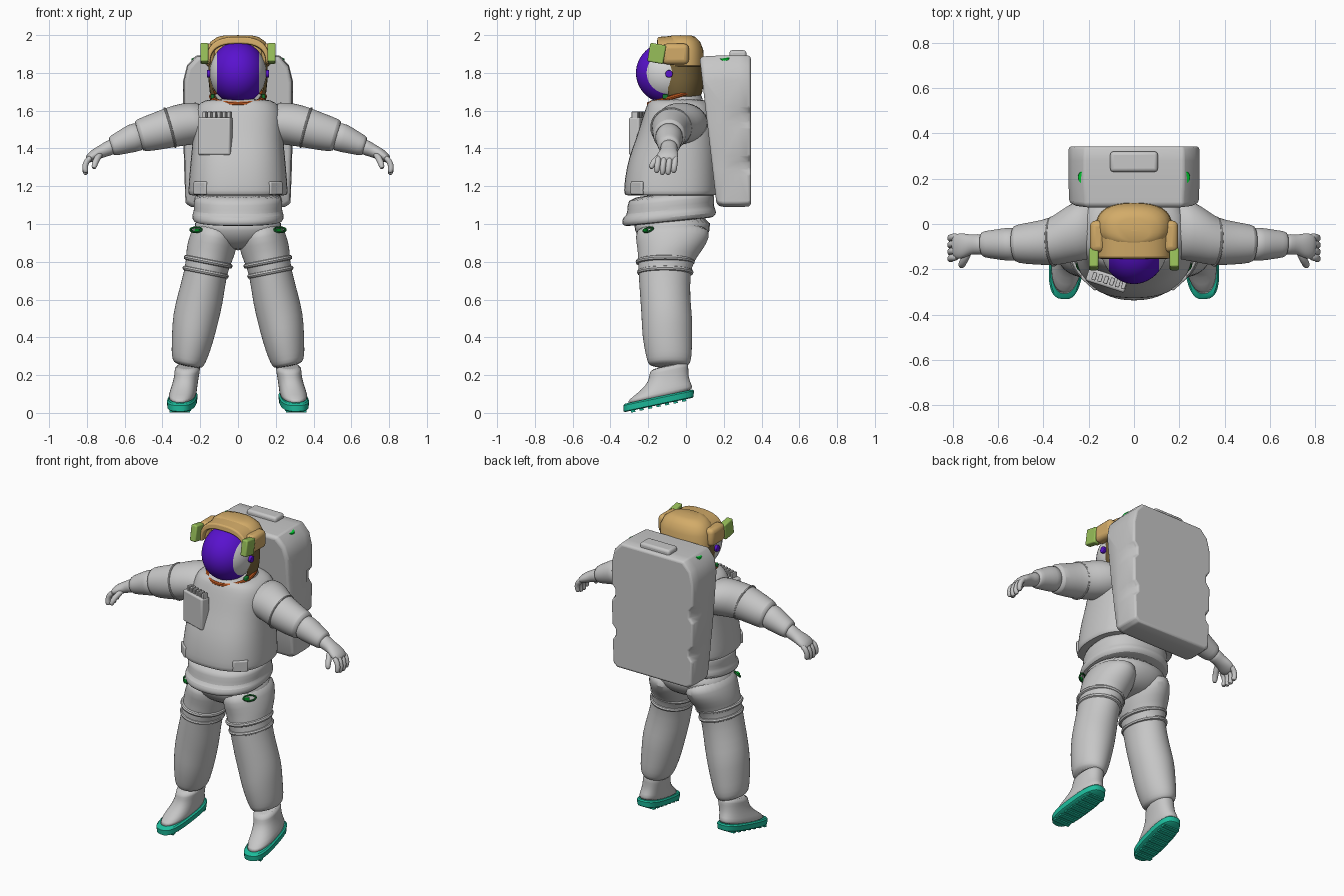
import bpy, bmesh, math
from mathutils import Vector, Matrix

cube = bpy.data.objects.get("Cube")
if cube:
    bpy.data.objects.remove(cube)


def material(name, *rgb):
    m = bpy.data.materials.new(name)
    m.use_nodes = True
    m.diffuse_color = (*rgb, 1)
    m.node_tree.nodes["Principled BSDF"].inputs["Base Color"].default_value = (*rgb, 1)
    return m


SUIT = material("suit grey", .57, .57, .57)
SHELL = material("helmet pale grey", .68, .68, .68)
VISOR = material("visor purple", .1, .006, .62)
TAN = material("hood tan", .65, .41, .14)
BROWN = material("shell brown", .19, .13, .045)
ORANGE = material("neck ring orange", .52, .1, .015)
LAMP = material("lamp green", .31, .52, .1)
VALVE = material("valve green", .0, .6, .03)
CLIP = material("clip dark green", .01, .19, .03)
SOLE = material("sole teal", .012, .5, .33)
parts = []


def add(name, bm, mat, mirror=False, bevel=0, subsurf=0):
    bmesh.ops.recalc_face_normals(bm, faces=bm.faces)
    me = bpy.data.meshes.new(name)
    bm.to_mesh(me)
    bm.free()
    me.materials.append(mat)
    ob = bpy.data.objects.new(name, me)
    bpy.context.collection.objects.link(ob)
    if mirror:
        ob.modifiers.new("mirror", 'MIRROR').use_mirror_merge = False
    if bevel:
        b = ob.modifiers.new("bevel", 'BEVEL')
        b.width, b.segments, b.angle_limit = bevel, 3, math.radians(35)
    if subsurf:
        s = ob.modifiers.new("subdivision", 'SUBSURF')
        s.levels = s.render_levels = subsurf
    parts.append(ob)
    return ob


def bridge(rings, closed=False, bm=None):
    """Skin a list of point rings, capping the ends unless closed."""
    bm = bm or bmesh.new()
    vs = [[bm.verts.new(p) for p in r] for r in rings]
    n = len(vs[0])
    for a, b in zip(vs, vs[1:] + vs[:1] if closed else vs[1:]):
        for i in range(n):
            j = (i + 1) % n
            bm.faces.new((a[i], a[j], b[j], b[i]))
    if not closed:
        bm.faces.new(vs[0])
        bm.faces.new(vs[-1])
    return bm


def oval(c, ru, rv, axis, ref, power=2, n=32):
    d = Vector(axis).normalized()
    u = Vector(ref)
    u = (u - d * u.dot(d)).normalized()
    v = d.cross(u)
    bend = lambda t: math.copysign(abs(t) ** (2 / power), t)
    angles = [2 * math.pi * i / n for i in range(n)]
    return [Vector(c) + u * ru * bend(math.cos(a)) + v * rv * bend(math.sin(a)) for a in angles]


def loft(rows, axis=(0, 0, 1), ref=(1, 0, 0), power=2, n=32, bm=None):
    return bridge([oval(r[:3], r[3], r[4], axis, ref, power, n) for r in rows], bm=bm)


def hoop(c, ru, rv, r, axis, ref=(1, 0, 0)):
    path, mid = oval(c, ru, rv, axis, ref), Vector(c)
    up = Vector(axis).normalized()
    return bridge([oval(p, r, r, up.cross(p - mid), up, n=8) for p in path], closed=True)


def box(c, size, rot=(0, 'X'), bm=None):
    bm = bm or bmesh.new()
    m = Matrix.Translation(c) @ Matrix.Rotation(math.radians(rot[0]), 4, rot[1])
    bmesh.ops.create_cube(bm, size=1, matrix=m @ Matrix.Diagonal((*size, 1)))
    return bm


# Torso: rows hold half width, front, back and height
def body(rows):
    return [(0, (f + b) / 2, z, w, (b - f) / 2) for w, f, b, z in rows]


add("torso", loft(body([
    (.23, -.30, .14, 1.15), (.262, -.325, .165, 1.152), (.264, -.33, .17, 1.17),
    (.26, -.325, .17, 1.24), (.25, -.305, .17, 1.35), (.24, -.265, .17, 1.45),
    (.24, -.235, .16, 1.55), (.23, -.215, .15, 1.61), (.2, -.2, .12, 1.645),
    (.15, -.18, .08, 1.665)]), power=2.5), SUIT, subsurf=1)
add("jacket_skirt", loft(body([
    (.21, -.3, .12, 1.01), (.235, -.335, .15, 1.012), (.246, -.342, .165, 1.035),
    (.24, -.335, .155, 1.06), (.234, -.315, .15, 1.068), (.236, -.31, .15, 1.12),
    (.236, -.31, .15, 1.17)]), axis=(0, -.1, 1), power=2.3), SUIT, subsurf=1)
add("pelvis", loft(body([
    (.1, -.16, .02, .86), (.18, -.23, .09, .9), (.24, -.275, .13, .96),
    (.235, -.29, .14, 1.05)]), power=2.2), SUIT, subsurf=1)
add("collar", loft([(0, -.05, .0 + 1.62, .16, .145), (0, -.06, 1.67, .14, .135)],
                   axis=(0, -.29, 1)), SUIT)
add("neck_ring", hoop((0, -.06, 1.675), .142, .142, .012, (0, -.29, 1)), ORANGE)
add("neck_clips", box((.135, -.11, 1.675), (.02, .03, .025)), CLIP, True, .005)

# Legs with two raised thigh bands
leg_axis, foot_axis = (.2, 0, -1), (0, -.21, 1)
add("legs", loft([
    (.115, -.07, 1.0, .11, .19), (.125, -.07, .93, .128, .2), (.145, -.085, .86, .13, .17),
    (.156, -.105, .81, .12, .15), (.172, -.115, .74, .112, .137), (.2, -.11, .6, .122, .132),
    (.225, -.1, .5, .122, .135), (.24, -.1, .4, .112, .132), (.258, -.09, .3, .097, .122),
    (.264, -.09, .265, .084, .112), (.266, -.09, .245, .07, .1)],
    axis=leg_axis), SUIT, True, subsurf=1)
for i, (x, z, w) in enumerate([(.158, .8, .119), (.171, .745, .112)]):
    add(f"thigh_band_{i + 1}", hoop((x, -.11, z), w, w + .025, .013, leg_axis), SUIT, True)
add("hip_clips", hoop((.222, -.2, .97), .036, .018, .006, (.4, -.6, .8), (.8, .6, .1)), CLIP, True)
add("hip_buckles", box((.215, -.215, .968), (.03, .015, .012), (35, 'Z')), VALVE, True, .003)

# Boots, soles and tread bars
toe_out = (1, .1, 0)
add("boots", loft([
    (.295, -.145, .075, .07, .185), (.293, -.135, .105, .072, .175), (.282, -.108, .148, .067, .128),
    (.273, -.093, .19, .065, .108), (.268, -.09, .225, .066, .105), (.267, -.09, .255, .068, .103)],
    axis=foot_axis, ref=toe_out, power=2.3), SUIT, True, subsurf=1)
add("soles", loft([(.295, -.145, z, .074 + g, .19 + g) for z, g in
                   [(.042, -.008), (.047, 0), (.078, .002), (.086, -.006)]],
                  axis=foot_axis, ref=toe_out, power=2.8), SOLE, True)
bars = bmesh.new()
for k in range(-3, 4):
    box((.295 - .1 * k * .045, -.145 + k * .045, .038 + .21 * k * .045),
        (.11, .022, .012), (12, 'X'), bars)
add("sole_treads", bars, SOLE, True)

# Arms, cuffs and gloves
arm_axis, arm_ref = (1, -.05, -.28), (0, 1, 0)
add("arms", loft([
    (.14, -.01, 1.54, .14, .11), (.24, -.025, 1.535, .135, .115), (.32, -.06, 1.52, .118, .11),
    (.36, -.078, 1.51, .105, .106), (.44, -.085, 1.487, .095, .098), (.52, -.088, 1.467, .085, .088),
    (.53, -.088, 1.465, .074, .076)], arm_axis, arm_ref), SUIT, True, subsurf=1)
add("forearms", loft([
    (.5, -.088, 1.47, .076, .078), (.56, -.09, 1.455, .074, .076), (.62, -.09, 1.43, .064, .062),
    (.665, -.09, 1.413, .058, .054), (.675, -.09, 1.41, .048, .044)],
    arm_axis, arm_ref), SUIT, True, subsurf=1)
add("shoulder_seams", hoop((.36, -.078, 1.51), .105, .106, .006, arm_axis, arm_ref), SUIT, True)
add("gloves", loft([
    (.65, -.09, 1.415, .045, .042), (.69, -.09, 1.4, .046, .04), (.72, -.09, 1.385, .042, .034),
    (.75, -.095, 1.372, .055, .032), (.785, -.1, 1.352, .058, .027), (.805, -.1, 1.338, .04, .016)],
    arm_axis, arm_ref), SUIT, True, subsurf=1)


def finger(points, r, bm):
    pts = [Vector(p) for p in points]
    rings = []
    for i, p in enumerate(pts):
        d = pts[min(i + 1, len(pts) - 1)] - pts[max(i - 1, 0)]
        s = r * (.6 if i == len(pts) - 1 else 1)
        rings.append(oval(p, s, s, d, (0, 1, .1), n=10))
    bridge(rings, bm=bm)


fingers = bmesh.new()
for k in range(4):
    y, drop = -.055 - .03 * k, .01 * (k in (1, 2))
    finger([(.775, y, 1.357), (.802, y - .003, 1.335), (.811, y - .007, 1.305),
            (.808, y - .01, 1.283 - drop), (.802, y - .01, 1.27 - drop)], .0165, fingers)
finger([(.725, -.115, 1.375), (.748, -.155, 1.345), (.76, -.18, 1.315), (.764, -.187, 1.29)],
       .018, fingers)
add("fingers", fingers, SUIT, True, subsurf=1)

# Chest control box with a row of switches
add("chest_box", box((-.12, -.248, 1.465), (.18, .06, .2), (-18, 'Z')), SUIT, bevel=.01)
switches = bmesh.new()
for k in range(6):
    t = (k - 2.5) * .026
    box((-.11 + t, -.25 - .3 * t, 1.575), (.018, .035, .04), (-18, 'Z'), switches)
add("chest_switches", switches, SUIT, bevel=.004)
add("jacket_pockets", box((.195, -.255, 1.19), (.09, .03, .07), (42, 'Z')), SUIT, True, .008)

# Backpack with notched rear corners
def pack_ring(y, scale, notch):
    half = [(.25, 1.09), (.278, 1.11), (.284, 1.26), (.285 - notch, 1.29), (.285 - notch, 1.33),
            (.287, 1.36), (.29, 1.51), (.29 - notch, 1.54), (.29 - notch, 1.59), (.29, 1.62),
            (.29, 1.76), (.27, 1.84), (.22, 1.893)]
    outline = half + [(-x, z) for x, z in reversed(half)]
    return [(x * scale, y if y else .18 - .11 * (z - 1.1) + (1 - scale) * -.4,
             1.5 + (z - 1.5) * scale) for x, z in outline]


add("backpack", bridge([pack_ring(0, .95, 0), pack_ring(0, .985, 0), pack_ring(.2, 1, 0),
                        pack_ring(.28, 1, 0), pack_ring(.33, .995, .025),
                        pack_ring(.343, .975, .025)]), SUIT, bevel=.008)
add("backpack_lid", box((0, .275, 1.895), (.21, .09, .05)), SUIT, bevel=.015)
add("backpack_valves", loft([(.23, .205, 1.85, .02, .028), (.23, .205, 1.88, .018, .026)],
                            axis=(.4, -.1, 1), n=16), VALVE, True)

# Helmet bubble, with the visor as the front strip
bm = bmesh.new()
bmesh.ops.create_uvsphere(bm, u_segments=48, v_segments=32, radius=1,
                          matrix=Matrix.Translation((0, -.09, 1.8)) @ Matrix.Diagonal((.15, .175, .165, 1)))
for co, no in [((.11, 0, 0), (1, 0, 0)), ((-.11, 0, 0), (1, 0, 0)), ((0, -.1, 0), (0, 1, 0))]:
    bmesh.ops.bisect_plane(bm, geom=bm.verts[:] + bm.edges[:] + bm.faces[:], plane_co=co, plane_no=no)
for f in bm.faces:
    c = f.calc_center_median()
    f.material_index = int(abs(c.x) < .11 and c.y < -.1)
add("helmet", bm, SHELL).data.materials.append(VISOR)

# Brown rear shell, cut open at the front
bm = loft([(0, -.035, 1.66, .13, .105), (0, -.035, 1.7, .15, .122), (0, -.035, 1.77, .157, .13),
           (0, -.035, 1.87, .157, .13)])
bmesh.ops.bisect_plane(bm, geom=bm.verts[:] + bm.edges[:] + bm.faces[:],
                       plane_co=(0, -.095, 0), plane_no=(0, -1, 0), clear_outer=True)
add("rear_shell", bm, BROWN)

# Tan hood: dome, arched brim and side wings
add("hood_dome", loft([(0, -.01, 1.835, .162, .1), (0, -.01, 1.84, .168, .106), (0, -.01, 1.92, .165, .102),
                       (0, -.015, 1.965, .145, .09), (0, -.02, 1.99, .11, .07),
                       (0, -.025, 1.999, .07, .05)], power=2.4), TAN)
arch = []
for i in range(25):
    a = math.pi * i / 24
    c, s = math.copysign(abs(math.cos(a)) ** .75, math.cos(a)), math.sin(a) ** .75
    arch.append([(.168 * c, -.15, 1.85 + .14 * s), (.17 * c, -.02, 1.85 + .15 * s),
                 (.14 * c, -.02, 1.85 + .1 * s), (.148 * c, -.155, 1.85 + .105 * s)])
add("hood_brim", bridge(arch), TAN, bevel=.008)
add("hood_wings", box((.16, -.055, 1.9), (.07, .14, .11)), TAN, True, .025)

# Lamps, mounts and side knobs
add("lamps", box((.178, -.155, 1.903), (.042, .085, .1), (-10, 'X')), LAMP, True, .008)
add("lamp_mounts", box((.178, -.105, 1.92), (.02, .04, .025)), VISOR, True, .004)
add("side_knobs", loft([(.14, -.09, 1.795, .02, .02), (.165, -.09, 1.795, .02, .02)],
                       axis=(1, 0, 0), ref=(0, 1, 0), n=16), VISOR, True, .004)

# Smooth shading that keeps hard edges
bpy.ops.object.select_all(action='DESELECT')
for ob in parts:
    ob.select_set(True)
bpy.context.view_layer.objects.active = parts[0]
bpy.ops.object.shade_smooth_by_angle(angle=math.radians(40))
